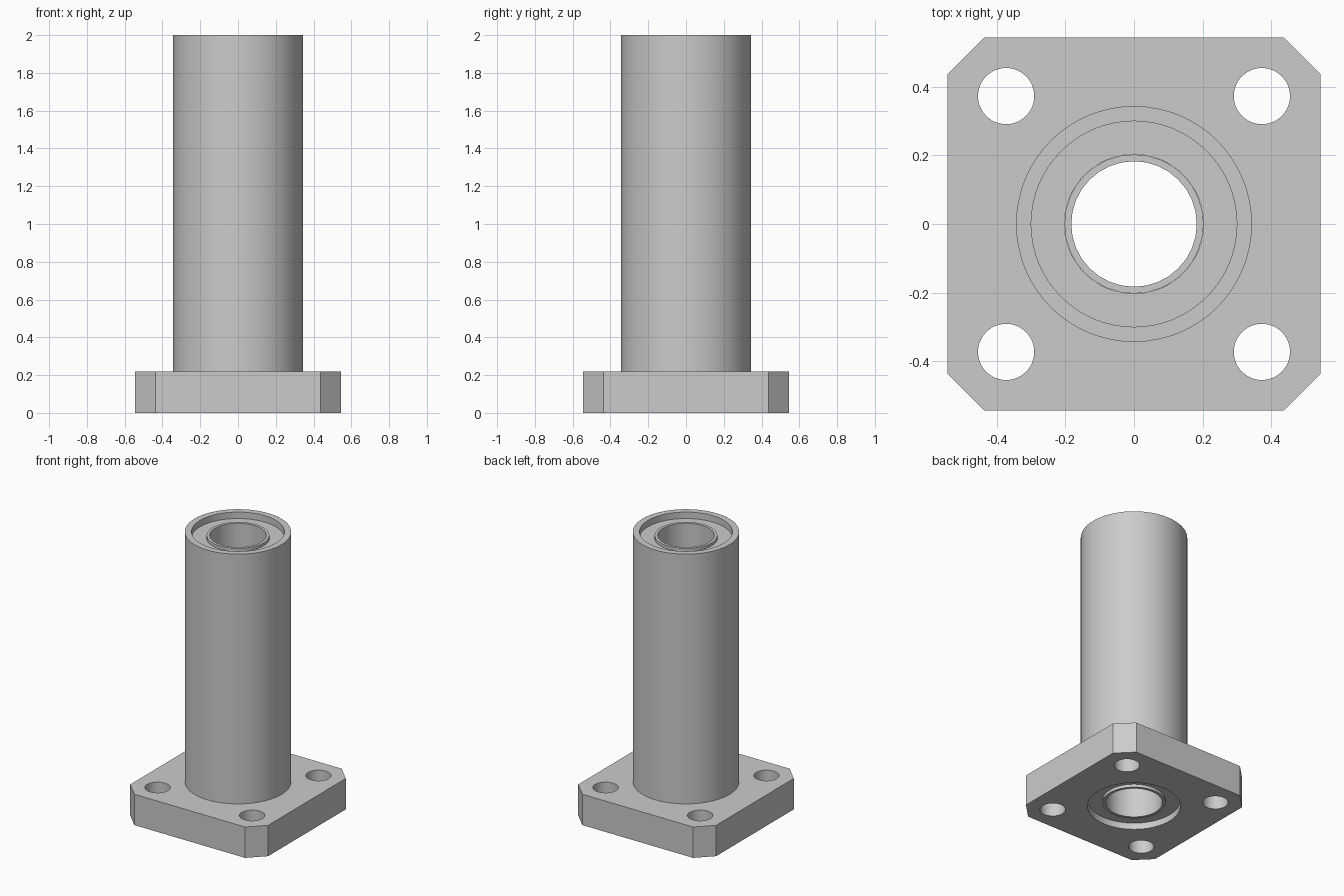
import bpy, bmesh
from math import cos, sin, pi, radians

old = bpy.data.objects.get("Cube")
if old:
    bpy.data.objects.remove(old, do_unlink=True)

HEIGHT, FLANGE_TOP, HALF, FLAT = 2.0, 0.22, 0.544, 0.437
SHELL_R, RECESS_R, SLEEVE_R, BORE_R = 0.344, 0.3, 0.203, 0.183
RECESS, SLEEVE_INSET = 0.046, 0.025

steel = bpy.data.materials.new("grey steel")
steel.use_nodes = True
grey = (0.6, 0.6, 0.6, 1)
steel.diffuse_color = grey
steel.node_tree.nodes["Principled BSDF"].inputs["Base Color"].default_value = grey


def finish(obj):
    """Assign the material and smooth the round walls."""
    obj.data.materials.clear()
    obj.data.materials.append(steel)
    bpy.ops.object.select_all(action='DESELECT')
    obj.select_set(True)
    bpy.context.view_layer.objects.active = obj
    bpy.ops.object.shade_smooth_by_angle(angle=radians(30))


def circle(r, sides, cx=0, cy=0):
    return [(cx + r * cos(2 * pi * i / sides), cy + r * sin(2 * pi * i / sides))
            for i in range(sides)]


def ring(name, outer, inner, low, high, sides):
    """Closed tube with a rectangular section."""
    bm = bmesh.new()
    section = [(outer, low), (outer, high), (inner, high), (inner, low)]
    loops = [[bm.verts.new((x, y, z)) for x, y in circle(r, sides)] for r, z in section]
    for k, a in enumerate(loops):
        b = loops[(k + 1) % len(loops)]
        for i in range(sides):
            j = (i + 1) % sides
            bm.faces.new((a[i], a[j], b[j], b[i]))
    bmesh.ops.recalc_face_normals(bm, faces=bm.faces)
    mesh = bpy.data.meshes.new(name)
    bm.to_mesh(mesh)
    bm.free()
    obj = bpy.data.objects.new(name, mesh)
    bpy.context.collection.objects.link(obj)
    finish(obj)


def plate(name, outlines, thickness):
    """Flat outline with holes, extruded upwards from the ground."""
    curve = bpy.data.curves.new(name, 'CURVE')
    curve.dimensions = '2D'
    curve.fill_mode = 'BOTH'
    curve.extrude = thickness / 2
    for pts in outlines:
        spline = curve.splines.new('POLY')
        spline.points.add(len(pts) - 1)
        for p, (x, y) in zip(spline.points, pts):
            p.co = (x, y, thickness / 2, 1)
        spline.use_cyclic_u = True
    temp = bpy.data.objects.new(name + "_outline", curve)
    bpy.context.collection.objects.link(temp)
    bpy.context.view_layer.update()
    mesh = bpy.data.meshes.new_from_object(temp.evaluated_get(
        bpy.context.evaluated_depsgraph_get()))
    bpy.data.objects.remove(temp, do_unlink=True)
    # Weld the caps to the walls and stand the plate on the ground
    bm = bmesh.new()
    bm.from_mesh(mesh)
    bmesh.ops.remove_doubles(bm, verts=bm.verts, dist=1e-4)
    low = min(v.co.z for v in bm.verts)
    for v in bm.verts:
        v.co.z -= low
    bmesh.ops.recalc_face_normals(bm, faces=bm.faces)
    bm.to_mesh(mesh)
    bm.free()
    obj = bpy.data.objects.new(name, mesh)
    bpy.context.collection.objects.link(obj)
    finish(obj)


# Square flange with cut corners, four bolt holes and a centre opening
outline = [(HALF, -FLAT), (HALF, FLAT), (FLAT, HALF), (-FLAT, HALF),
           (-HALF, FLAT), (-HALF, -FLAT), (-FLAT, -HALF), (FLAT, -HALF)]
bolts = [circle(0.082, 48, 0.373 * sx, 0.373 * sy) for sx in (-1, 1) for sy in (-1, 1)]
plate("flange", [outline, circle(RECESS_R, 64)] + bolts, FLANGE_TOP)

# Outer shell, recessed end seals and the bore sleeve
ring("outer_shell", SHELL_R, RECESS_R, FLANGE_TOP, HEIGHT, 64)
ring("top_seal", RECESS_R, SLEEVE_R, HEIGHT - 0.15, HEIGHT - RECESS, 64)
ring("bottom_seal", RECESS_R, SLEEVE_R, RECESS, 0.15, 64)
ring("bore_sleeve", SLEEVE_R, BORE_R, SLEEVE_INSET, HEIGHT - SLEEVE_INSET, 32)
